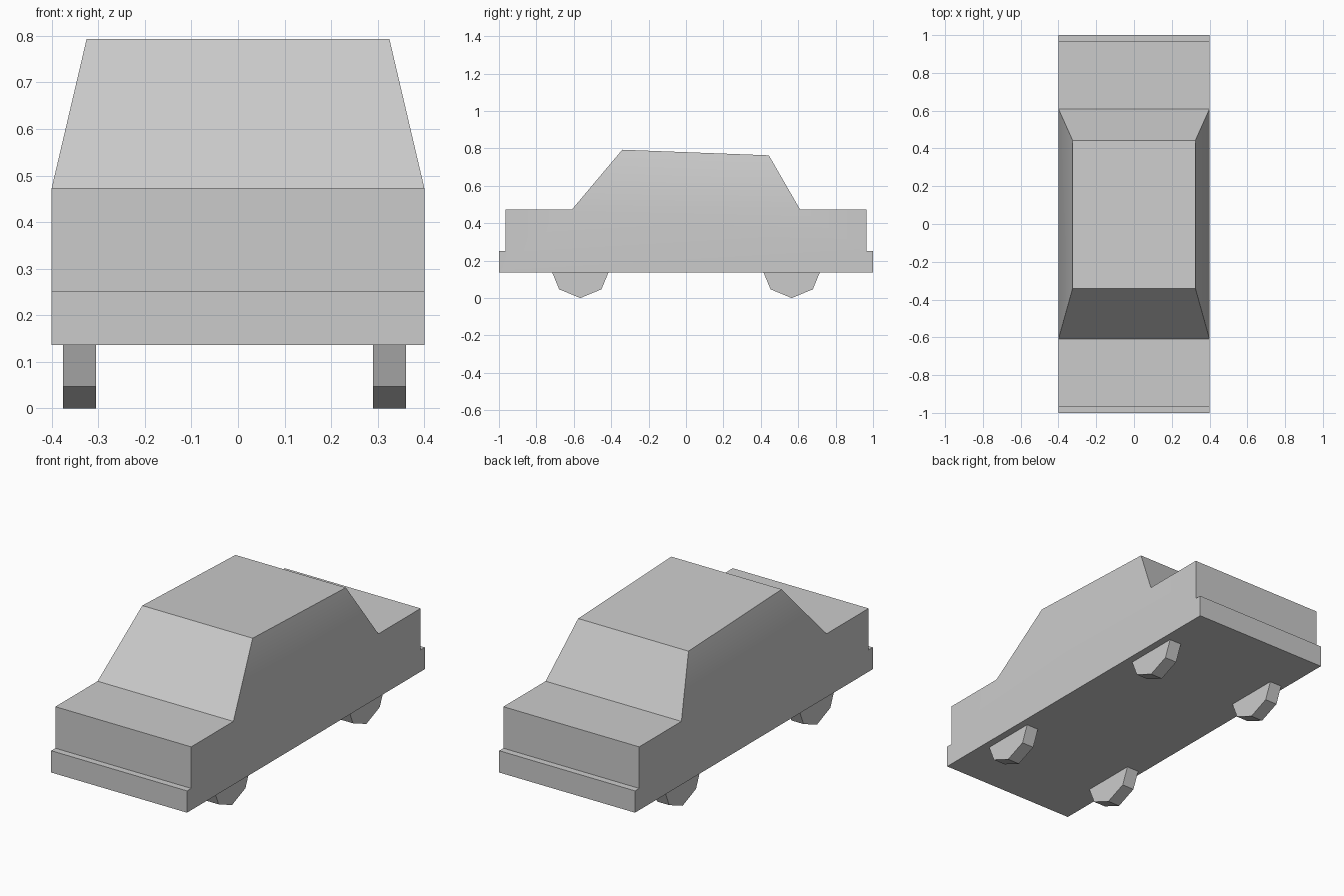
import bpy, bmesh, math
from mathutils import Matrix

if "Cube" in bpy.data.objects:
    bpy.data.objects.remove(bpy.data.objects["Cube"])

HALF_W = 0.40      # body half width
ROOF_HALF_W = 0.325
BELT = 0.473       # hood, trunk and cabin base height


def finish(bm, name):
    bmesh.ops.recalc_face_normals(bm, faces=bm.faces)
    mesh = bpy.data.meshes.new(name)
    bm.to_mesh(mesh)
    bm.free()
    obj = bpy.data.objects.new(name, mesh)
    bpy.context.collection.objects.link(obj)
    return obj


# Car body: side profile with bumper steps, closed across the width
lower = [(-0.61, BELT), (-0.965, BELT), (-0.965, 0.252), (-1, 0.252),
         (-1, 0.136), (1, 0.136), (1, 0.252), (0.965, 0.252),
         (0.965, BELT), (0.61, BELT)]
bm = bmesh.new()
left, right = ([bm.verts.new((s * HALF_W, y, z)) for y, z in lower] for s in (-1, 1))
bm.faces.new(left)
bm.faces.new(right)

# Cabin: tapered roof joined to the belt line, so the flanks stay one surface
roof = [(0.443, 0.763), (-0.341, 0.793)]
roof_l, roof_r = ([bm.verts.new((s * ROOF_HALF_W, y, z)) for y, z in roof] for s in (-1, 1))
bm.faces.new([left[0], left[-1]] + roof_l)
bm.faces.new([right[0], right[-1]] + roof_r)

# Skin running around the whole silhouette
loop_l, loop_r = left + roof_l, right + roof_r
for i in range(len(loop_l)):
    j = (i + 1) % len(loop_l)
    bm.faces.new((loop_l[i], loop_l[j], loop_r[j], loop_r[i]))
body = finish(bm, "car_body")
bpy.context.view_layer.objects.active = body
body.select_set(True)
bpy.ops.object.shade_smooth_by_angle(angle=math.radians(30))


# Wheels: eight-sided discs standing on a corner, sunk into the floor
def wheel(name, x, y, radius=0.16, width=0.071):
    bm = bmesh.new()
    bmesh.ops.create_cone(bm, cap_ends=True, segments=8, radius1=radius,
                          radius2=radius, depth=width,
                          matrix=Matrix.Rotation(math.pi / 2, 4, 'Y'))
    finish(bm, name).location = (x, y, radius)


for end, y in (("front", -0.565), ("rear", 0.565)):
    for side, x in (("left", -0.34), ("right", 0.325)):
        wheel(f"{end}_{side}_wheel", x, y)
